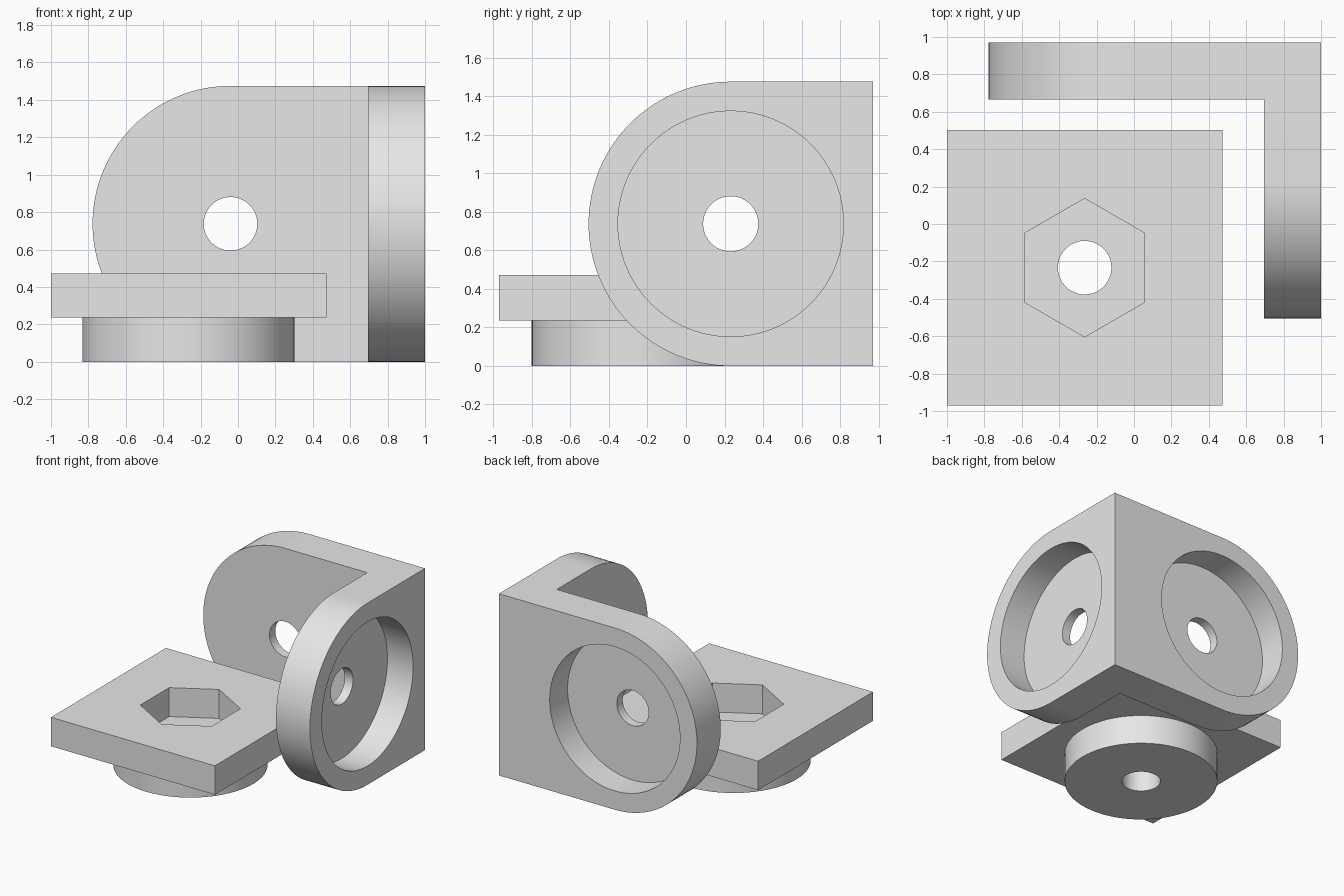
import bpy, bmesh
from math import pi, cos, sin, radians
from mathutils import Matrix, Vector

cube = bpy.data.objects.get("Cube")
if cube:
    bpy.data.objects.remove(cube, do_unlink=True)

grey = bpy.data.materials.new("light grey")
grey.use_nodes = True
grey.diffuse_color = (0.8, 0.8, 0.8, 1)
grey.node_tree.nodes["Principled BSDF"].inputs["Base Color"].default_value = (0.8, 0.8, 0.8, 1)

HEIGHT = 1.475
R = HEIGHT / 2        # rounded wall end
WALL = 0.305          # wall thickness
RECESS_R, RECESS_D = 0.585, 0.23
HOLE_R = 0.143
MAX_X, MAX_Y = 1.0, 0.97
STEP = 0.237          # height of the round boss
PLATE_TOP = 0.472


def prism(name, outline, direction):
    """Closed solid from a 3D outline swept along a direction."""
    bm = bmesh.new()
    base = bm.faces.new([bm.verts.new(p) for p in outline])
    ext = bmesh.ops.extrude_face_region(bm, geom=[base], use_keep_orig=True)
    top = [v for v in ext["geom"] if isinstance(v, bmesh.types.BMVert)]
    bmesh.ops.translate(bm, verts=top, vec=Vector(direction))
    bmesh.ops.recalc_face_normals(bm, faces=bm.faces)
    mesh = bpy.data.meshes.new(name)
    bm.to_mesh(mesh)
    bm.free()
    mesh.materials.append(grey)
    obj = bpy.data.objects.new(name, mesh)
    bpy.context.collection.objects.link(obj)
    return obj


def cylinder(name, start, direction, radius, sides=96):
    """Round or polygonal solid from a start point along a direction."""
    d = Vector(direction)
    turn = d.to_track_quat("Z", "Y").to_matrix()
    ring = [Vector(start) + turn @ Vector((radius * sin(2 * pi * i / sides),
                                           radius * cos(2 * pi * i / sides), 0))
            for i in range(sides)]
    return prism(name, ring, d)


def combine(target, other, operation):
    """Apply a boolean and remove the helper solid."""
    mod = target.modifiers.new(operation.lower(), "BOOLEAN")
    mod.operation, mod.solver, mod.object = operation, "EXACT", other
    bpy.context.view_layer.objects.active = target
    bpy.ops.object.modifier_apply(modifier=mod.name)
    bpy.data.objects.remove(other, do_unlink=True)


def finish(obj):
    bpy.ops.object.select_all(action="DESELECT")
    obj.select_set(True)
    bpy.context.view_layer.objects.active = obj
    bpy.ops.object.shade_smooth_by_angle(angle=radians(30))


def d_profile(centre, end):
    """Half-round wall outline in (along, height) coordinates."""
    n = 64
    arc = [(centre - R * sin(pi * i / n), R + R * cos(pi * i / n)) for i in range(n + 1)]
    return arc + [(end, 0), (end, HEIGHT)]


# Corner bracket: two half-round walls meeting at a square corner
back_cx, side_cy = -0.04, 0.232
bracket = prism("corner_bracket",
                [(a, MAX_Y, h) for a, h in d_profile(back_cx, MAX_X)], (0, -WALL, 0))
side_wall = prism("side_wall",
                  [(MAX_X, a, h) for a, h in d_profile(side_cy, MAX_Y)], (-WALL, 0, 0))
combine(bracket, side_wall, "UNION")

# Outer recess and through hole in each wall
for face_centre, outward in ((Vector((back_cx, MAX_Y, R)), Vector((0, 1, 0))),
                             (Vector((MAX_X, side_cy, R)), Vector((1, 0, 0)))):
    combine(bracket, cylinder("recess_cutter", face_centre - outward * RECESS_D,
                              outward * 0.4, RECESS_R), "DIFFERENCE")
    combine(bracket, cylinder("hole_cutter", face_centre - outward * 0.4,
                              outward * 0.5, HOLE_R), "DIFFERENCE")
finish(bracket)

# Square plate with a round boss underneath
x0, x1, y0, y1 = -1.0, 0.472, -0.97, 0.503
cx, cy = (x0 + x1) / 2, (y0 + y1) / 2
plate = prism("square_plate",
              [(x0, y0, STEP), (x1, y0, STEP), (x1, y1, STEP), (x0, y1, STEP)],
              (0, 0, PLATE_TOP - STEP))
combine(plate, cylinder("round_boss", (cx, cy, 0), (0, 0, STEP + 0.05), 0.567), "UNION")

# Hexagonal pocket from above and a bolt hole right through
combine(plate, cylinder("hex_cutter", (cx, cy, STEP), (0, 0, 0.4), 0.37, 6), "DIFFERENCE")
combine(plate, cylinder("bolt_cutter", (cx, cy, -0.1), (0, 0, 0.8), HOLE_R), "DIFFERENCE")
finish(plate)
